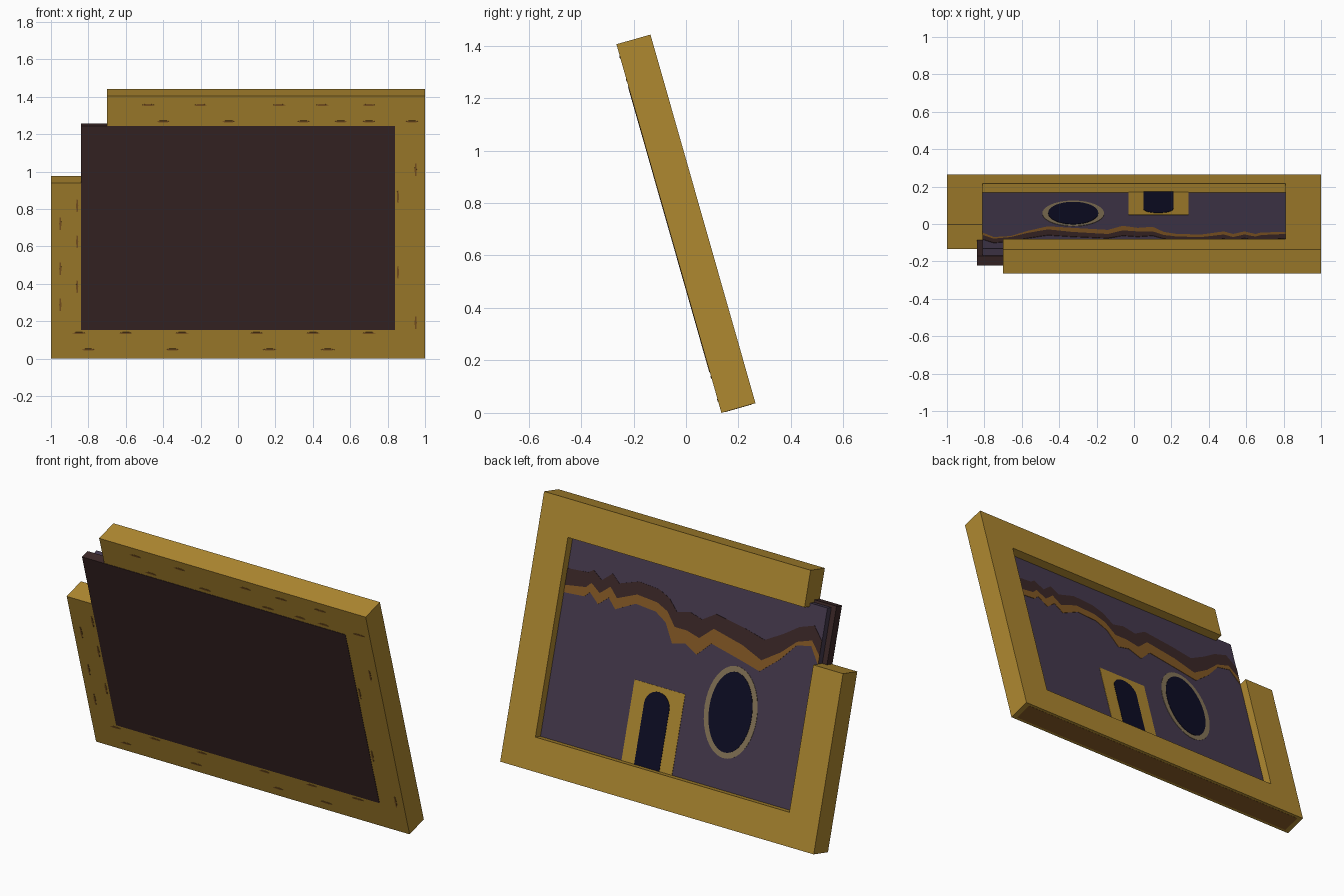
import bpy
import math
from mathutils import Matrix

if "Cube" in bpy.data.objects:
    bpy.data.objects.remove(bpy.data.objects["Cube"])

LEAN = Matrix.Translation((0, 0.135, 0)) @ Matrix.Rotation(math.radians(15.9), 4, 'X')


def material(name, colour):
    mat = bpy.data.materials.new(name)
    mat.use_nodes = True
    rgba = (*colour, 1)
    mat.diffuse_color = rgba
    mat.node_tree.nodes["Principled BSDF"].inputs["Base Color"].default_value = rgba
    return mat


gold = material("old gold", (0.43, 0.25, 0.03))
dark = material("dark brown", (0.045, 0.021, 0.021))
plum = material("dusky plum", (0.06, 0.042, 0.077))
rust = material("rust brown", (0.23, 0.1, 0.018))
navy = material("night blue", (0.004, 0.004, 0.018))
stone = material("pale stone", (0.24, 0.18, 0.1))


def prism(name, outline, near, far, mat):
    """Extrude an outline (across, up the slope) through the leaning thickness."""
    n = len(outline)
    verts = [(x, y, z) for y in (near, far) for x, z in outline]
    faces = [list(range(n)), list(range(2 * n - 1, n - 1, -1))]
    faces += [(i, i + n, (i + 1) % n + n, (i + 1) % n) for i in range(n)]
    mesh = bpy.data.meshes.new(name)
    mesh.from_pydata(verts, [], faces)
    mesh.materials.append(mat)
    obj = bpy.data.objects.new(name, mesh)
    bpy.context.collection.objects.link(obj)
    obj.matrix_world = LEAN
    # make all faces point outwards
    import bmesh
    bm = bmesh.new()
    bm.from_mesh(mesh)
    bmesh.ops.recalc_face_normals(bm, faces=bm.faces)
    bm.to_mesh(mesh)
    bm.free()
    return obj


def rect(x0, x1, z0, z1):
    return [(x0, z0), (x1, z0), (x1, z1), (x0, z1)]


def arc(cx, cz, rx, rz, sweep, steps):
    return [(cx + rx * math.cos(sweep * i / steps), cz + rz * math.sin(sweep * i / steps))
            for i in range(steps + 1)]


DEPTH = 0.135     # frame thickness
HEIGHT = 1.461    # frame height along the slope
FACE = 0.087      # painted surface

# Broken frame, with the upper corner missing
prism("frame", [(-1, 0), (1, 0), (1, HEIGHT), (-0.7, HEIGHT), (-0.7, 1.26), (0.81, 1.26),
                (0.81, 0.18), (-0.81, 0.18), (-0.81, 0.977), (-1, 0.977)], 0, DEPTH, gold)

# Backing board and canvas
prism("backing_board", rect(-0.84, 0.84, 0.161, 1.294), -0.002, 0.05, dark)
prism("canvas", rect(-0.81, 0.81, 0.17, 1.28), 0.05, FACE, plum)

# Painted oval window
turn = 2 * math.pi
prism("window_surround", arc(-0.325, 0.595, 0.165, 0.248, turn, 40)[:-1], FACE, FACE + 0.002, stone)
prism("window_pane", arc(-0.325, 0.595, 0.134, 0.217, turn, 40)[:-1], FACE, FACE + 0.004, navy)

# Painted arched doorway
prism("door_surround", rect(-0.03, 0.292, 0.18, 0.618), FACE, FACE + 0.002, gold)
prism("door_opening", [(0.05, 0.18), (0.21, 0.18)] + arc(0.13, 0.51, 0.08, 0.08, math.pi, 16),
      FACE, FACE + 0.004, navy)

# Painted wavy ridge: across, top edge, dark thickness, rust thickness
ridge = [(0.81, 1.09, 0.09, 0.04), (0.68, 1.1, 0.08, 0.05), (0.65, 1.12, 0.07, 0.05),
         (0.59, 1.08, 0.07, 0.06), (0.53, 1.13, 0.07, 0.06), (0.48, 1.09, 0.08, 0.06),
         (0.36, 1.13, 0.07, 0.05), (0.23, 1.12, 0.07, 0.05), (0.16, 1.09, 0.07, 0.06),
         (0.1, 1.03, 0.08, 0.09), (0.02, 1.05, 0.1, 0.07), (-0.06, 1.03, 0.1, 0.09),
         (-0.14, 1.08, 0.08, 0.08), (-0.33, 1.05, 0.09, 0.08), (-0.46, 1.02, 0.11, 0.06),
         (-0.57, 1.08, 0.1, 0.04), (-0.66, 1.14, 0.08, 0.02), (-0.75, 1.17, 0.08, 0.03),
         (-0.81, 1.1, 0.08, 0.05)]
top_edge = [(x, z) for x, z, d, r in ridge]
mid_edge = [(x, z - d) for x, z, d, r in ridge]
low_edge = [(x, z - d - r) for x, z, d, r in ridge]
prism("ridge_shadow", top_edge + mid_edge[::-1], FACE, FACE + 0.002, dark)
prism("ridge_edge", mid_edge + low_edge[::-1], FACE, FACE + 0.002, rust)

# Worn patch along the underside
prism("underside_wear", rect(-0.97, 0.97, -0.001, 0.002), 0.014, DEPTH - 0.014, rust)

# Small scuffs on the front of the frame
for height, spots in ((1.41, (-0.48, -0.2, 0.22, 0.45, 0.7)),
                      (1.318, (-0.4, -0.05, 0.35, 0.55, 0.7, 0.93)),
                      (0.142, (-0.85, -0.6, -0.3, 0.1, 0.4, 0.7)),
                      (0.05, (-0.8, -0.35, 0.17, 0.48))):
    for x in spots:
        prism("frame_scuff", arc(x, height, 0.035, 0.006, turn, 6)[:-1], -0.002, 0.001, rust)
for x, heights in ((-0.95, (0.3, 0.5, 0.75)), (-0.86, (0.4, 0.65, 0.85)),
                   (0.855, (0.48, 0.9)), (0.95, (0.2, 1.05))):
    for z in heights:
        prism("frame_scuff", arc(x, z, 0.006, 0.04, turn, 6)[:-1], -0.002, 0.001, rust)
